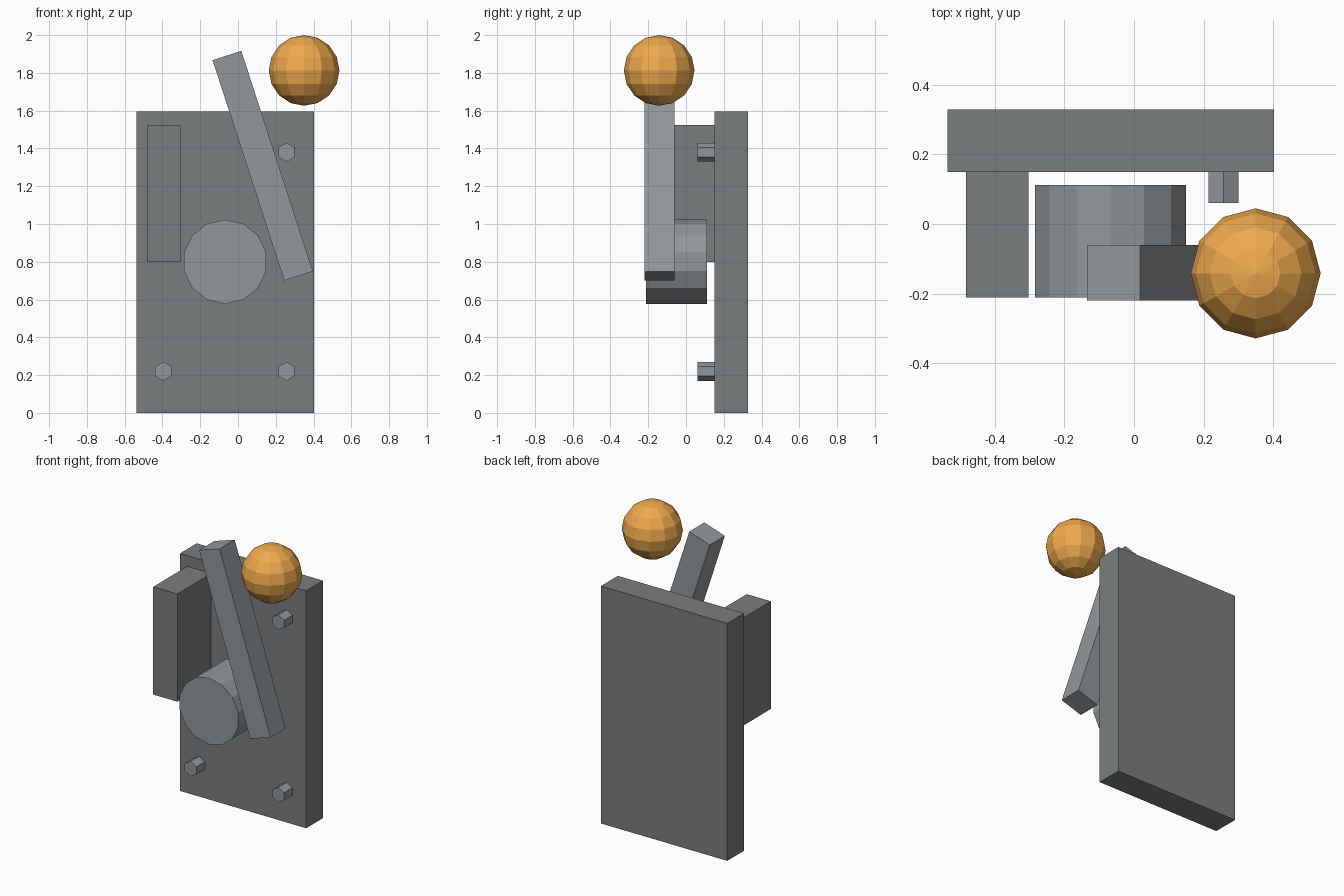
import bpy
from math import radians

if "Cube" in bpy.data.objects:
    bpy.data.objects.remove(bpy.data.objects["Cube"])


def paint(name, rgb):
    mat = bpy.data.materials.new(name)
    mat.diffuse_color = (*rgb, 1)
    mat.use_nodes = True
    mat.node_tree.nodes["Principled BSDF"].inputs["Base Color"].default_value = mat.diffuse_color
    return mat


dark = paint("dark_grey", (0.195, 0.205, 0.21))
steel = paint("steel_grey", (0.29, 0.31, 0.33))
amber = paint("amber", (0.86, 0.40, 0.075))


def finish(name, mat):
    ob = bpy.context.object
    ob.name = name
    ob.data.materials.append(mat)
    return ob


def box(name, mat, x, y, z, tilt=0.0):
    """Box from (min, max) ranges, tilted about the y axis."""
    mid = [(a + b) / 2 for a, b in (x, y, z)]
    bpy.ops.mesh.primitive_cube_add(size=1, location=mid)
    ob = finish(name, mat)
    ob.scale = [b - a for a, b in (x, y, z)]
    ob.rotation_euler.y = radians(tilt)


def rod(name, mat, sides, radius, x, z, y):
    """Prism running along y, with one corner pointing up."""
    bpy.ops.mesh.primitive_cylinder_add(
        vertices=sides, radius=radius, depth=y[1] - y[0],
        location=(x, (y[0] + y[1]) / 2, z), rotation=(radians(90), 0, 0))
    finish(name, mat)


# Back plate and the upright block on its front
box("back_plate", dark, (-0.537, 0.402), (0.15, 0.329), (0, 1.596))
box("side_block", dark, (-0.483, -0.304), (-0.211, 0.152), (0.80, 1.524))

# Pivot drum
rod("pivot_drum", steel, 14, 0.223, -0.068, 0.80, (-0.212, 0.112))

# Corner bolts (the upper left one sits inside the block)
for x in (-0.395, 0.257):
    for z in (0.22, 1.38):
        rod("bolt", steel, 6, 0.05, x, z, (0.06, 0.152))

# Tilted lever arm
box("lever_arm", steel, (0.051, 0.211), (-0.22, -0.06), (0.695, 1.922), tilt=-18)

# Lever knob
bpy.ops.mesh.primitive_uv_sphere_add(
    segments=12, ring_count=8, radius=0.187, location=(0.35, -0.142, 1.813))
finish("lever_knob", amber)
